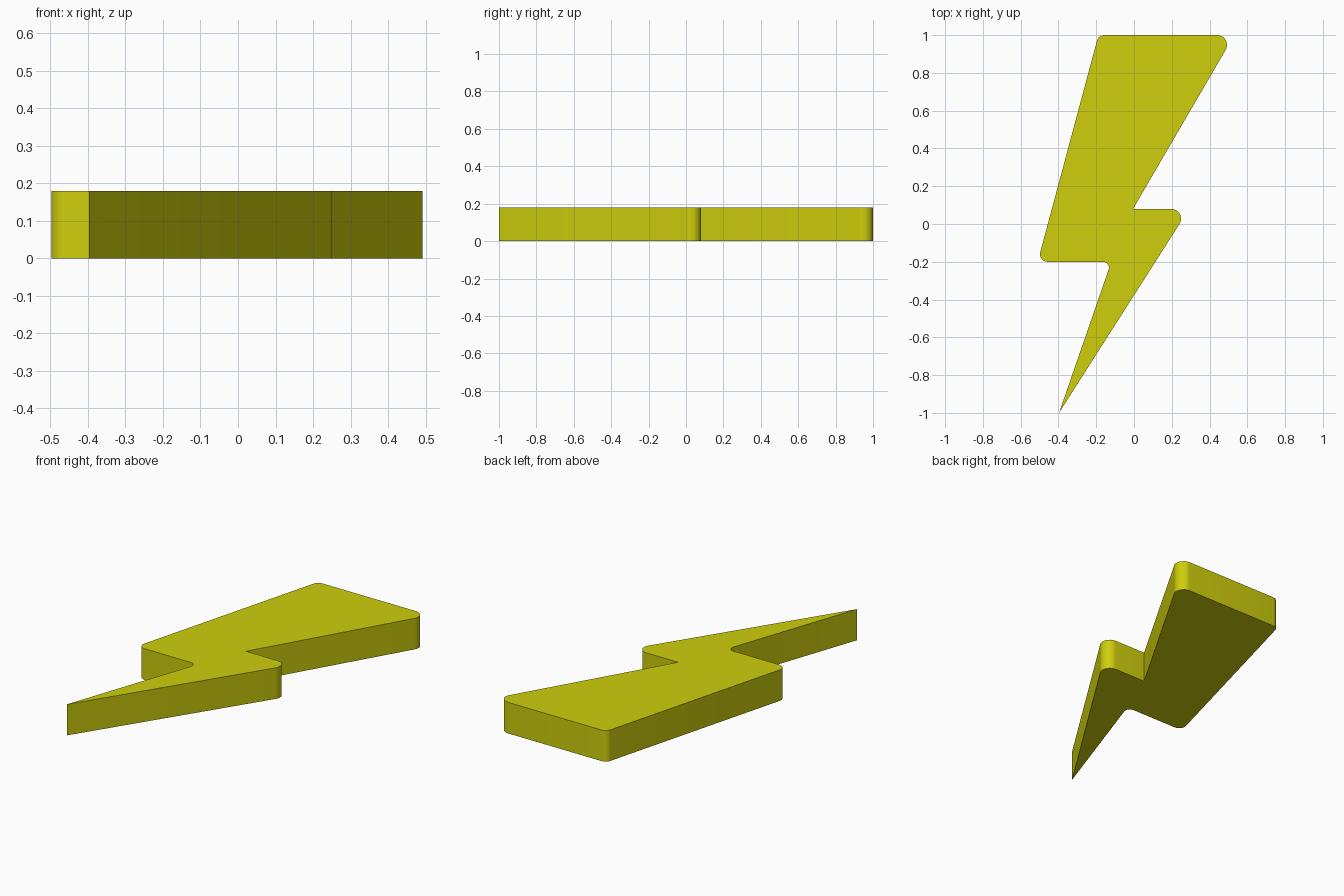
import bpy, bmesh, math
from mathutils import Vector

if "Cube" in bpy.data.objects:
    bpy.data.objects.remove(bpy.data.objects["Cube"])

HEIGHT = 0.18
# Outline corners, counter-clockwise: x, y, fillet radius
CORNERS = [
    (-0.397, -1.0, 0),
    (0.292, 0.08, 0.052),
    (-0.005, 0.08, 0),
    (0.531, 1.0, 0.052),
    (-0.188, 1.0, 0.04),
    (-0.51, -0.2, 0.04),
    (-0.12, -0.2, 0.032),
]


def fillet(prev, corner, nxt, radius, steps=10):
    """Points of an arc that rounds one corner."""
    if radius == 0:
        return [corner]
    a, b = (prev - corner).normalized(), (nxt - corner).normalized()
    half = a.angle(b) / 2
    centre = corner + (a + b).normalized() * radius / math.sin(half)
    start = corner + a * radius / math.tan(half) - centre
    end = corner + b * radius / math.tan(half) - centre
    sweep = math.pi - 2 * half
    return [centre + (start * math.sin((1 - i / steps) * sweep)
                      + end * math.sin(i / steps * sweep)) / math.sin(sweep)
            for i in range(steps + 1)]


# Rounded outline
pts = [Vector((x, y, 0)) for x, y, r in CORNERS]
outline = []
for i, (x, y, r) in enumerate(CORNERS):
    outline += fillet(pts[i - 1], pts[i], pts[(i + 1) % len(pts)], r)

# Extruded bolt
bm = bmesh.new()
base = bm.faces.new([bm.verts.new(p) for p in outline])
top = bmesh.ops.extrude_face_region(bm, geom=[base], use_keep_orig=True)
bmesh.ops.translate(bm, vec=(0, 0, HEIGHT),
                    verts=[g for g in top["geom"] if isinstance(g, bmesh.types.BMVert)])
bmesh.ops.recalc_face_normals(bm, faces=bm.faces)
mesh = bpy.data.meshes.new("lightning_bolt")
bm.to_mesh(mesh)
bm.free()
bolt = bpy.data.objects.new("lightning_bolt", mesh)
bpy.context.collection.objects.link(bolt)

# Yellow
yellow = bpy.data.materials.new("bright_yellow")
yellow.diffuse_color = (0.62, 0.62, 0.004, 1)
yellow.use_nodes = True
yellow.node_tree.nodes["Principled BSDF"].inputs["Base Color"].default_value = yellow.diffuse_color
mesh.materials.append(yellow)

# Smooth arcs, crisp rims
bpy.context.view_layer.objects.active = bolt
bolt.select_set(True)
bpy.ops.object.shade_smooth_by_angle(angle=math.radians(30))
